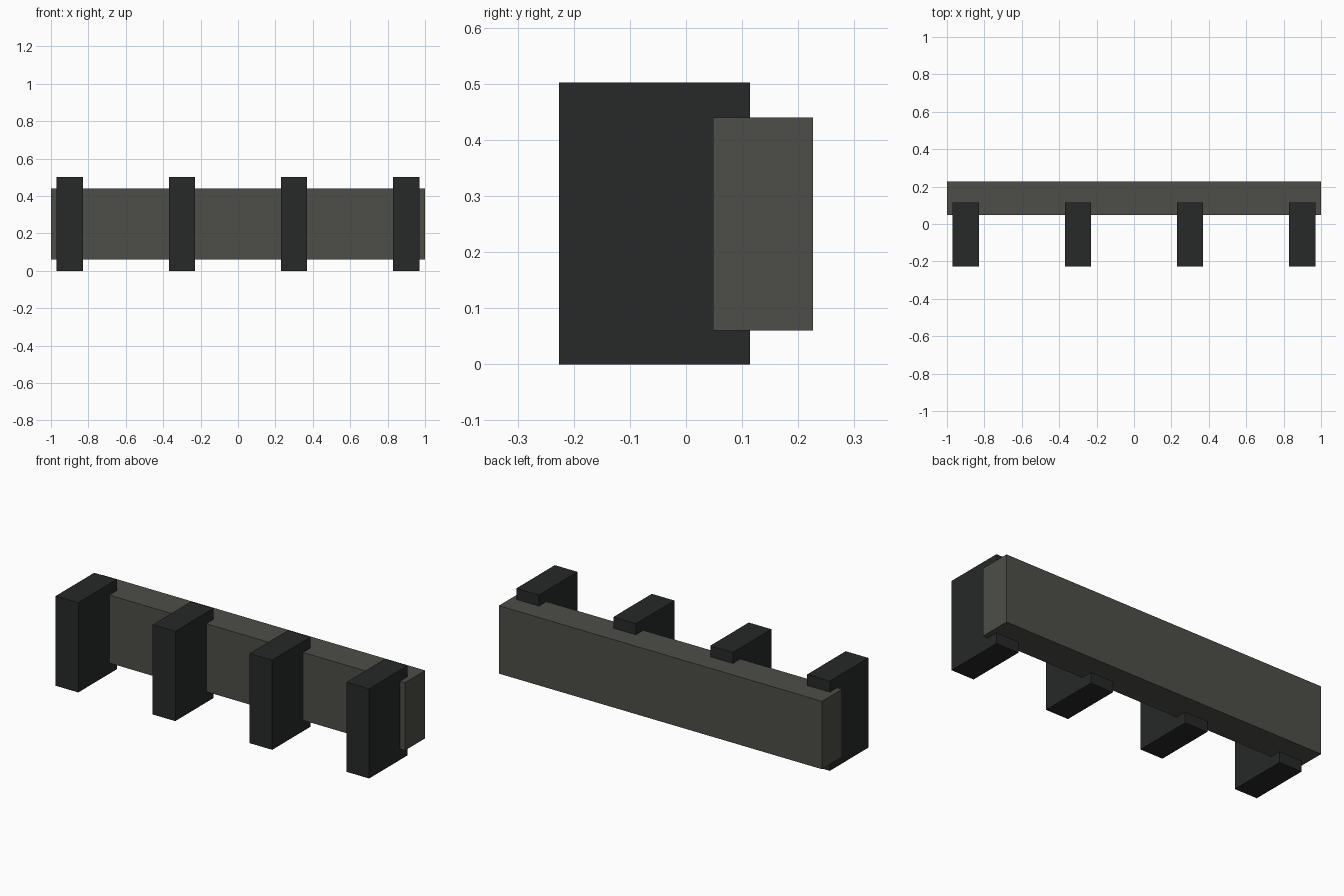
import bpy

if "Cube" in bpy.data.objects:
    bpy.data.objects.remove(bpy.data.objects["Cube"])


def material(name, rgb):
    mat = bpy.data.materials.new(name)
    mat.diffuse_color = (*rgb, 1.0)
    mat.use_nodes = True
    mat.node_tree.nodes["Principled BSDF"].inputs["Base Color"].default_value = mat.diffuse_color
    return mat


def box(name, lo, hi, mat):
    centre = [(a + b) / 2 for a, b in zip(lo, hi)]
    bpy.ops.mesh.primitive_cube_add(size=1, location=centre)
    obj = bpy.context.object
    obj.name = name
    obj.scale = [b - a for a, b in zip(lo, hi)]
    bpy.ops.object.transform_apply(location=False, rotation=False, scale=True)
    obj.data.materials.append(mat)
    return obj


beam_grey = material("beam_grey", (0.075, 0.075, 0.065))
block_black = material("block_black", (0.02, 0.022, 0.022))

# Long horizontal beam at the back
box("beam", (-1.0, 0.048, 0.06), (1.0, 0.226, 0.44), beam_grey)

# Four upright blocks let into the front of the beam
for i, x in enumerate((-0.9, -0.3, 0.3, 0.9), 1):
    box(f"block_{i}", (x - 0.07, -0.226, 0.0), (x + 0.07, 0.114, 0.502), block_black)
